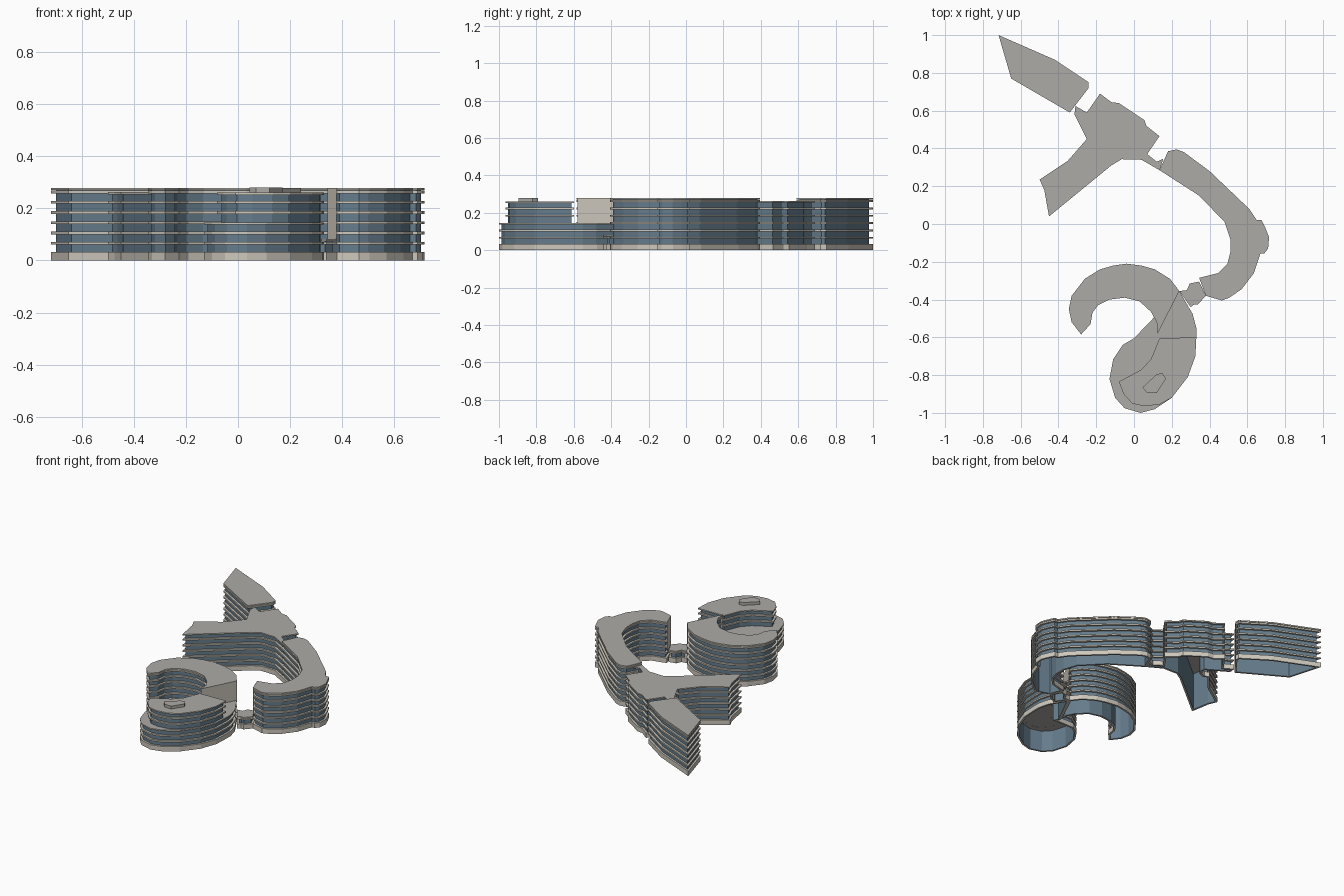
import bpy, bmesh
from mathutils import Vector

if "Cube" in bpy.data.objects:
    bpy.data.objects.remove(bpy.data.objects["Cube"])

OVERHANG = 0.013      # slab projection beyond the glass
BASE = 0.033          # plinth height
STOREY = 0.0393


def material(name, rgb):
    m = bpy.data.materials.new(name)
    m.diffuse_color = (*rgb, 1)
    m.use_nodes = True
    m.node_tree.nodes["Principled BSDF"].inputs["Base Color"].default_value = m.diffuse_color
    return m


GLASS = material("blue_glass", (0.13, 0.20, 0.26))
STONE = material("pale_slab", (0.62, 0.58, 0.51))
ROOF = material("grey_roof", (0.42, 0.41, 0.39))


def finish(bm, name, mat):
    me = bpy.data.meshes.new(name)
    bm.to_mesh(me)
    bm.free()
    ob = bpy.data.objects.new(name, me)
    me.materials.append(mat)
    bpy.context.collection.objects.link(ob)
    return ob


def ccw(pts):
    pts = [Vector(p) for p in pts]
    area = sum(a.x * b.y - b.x * a.y for a, b in zip(pts, pts[1:] + pts[:1]))
    return pts if area > 0 else pts[::-1]


def inset(pts, d):
    out = []
    for i, p in enumerate(pts):
        e1 = (p - pts[i - 1]).normalized()
        e2 = (pts[(i + 1) % len(pts)] - p).normalized()
        n1, n2 = Vector((-e1.y, e1.x)), Vector((-e2.y, e2.x))
        out.append(p + (n1 + n2) * d / max(1 + n1.dot(n2), 0.4))
    return out


def ring(bm, pts, z):
    return [bm.verts.new((p.x, p.y, z)) for p in pts]


def bridge(bm, a, b):
    n = len(a)
    for i in range(n):
        j = (i + 1) % n
        bm.faces.new((a[i], a[j], b[j], b[i]))


def building(name, outline, top, bottom=0.0):
    outer = ccw(outline)
    inner = inset(outer, OVERHANG)
    # glass skin, open underneath
    bm = bmesh.new()
    bridge(bm, ring(bm, inner, bottom), ring(bm, inner, top - 0.001))
    finish(bm, name + "_glass", GLASS)
    # projecting floor slabs, plinth and roof edge
    bands = [] if bottom else [(0, BASE)]
    z = BASE + STOREY - 0.006
    while z < top - 0.014:
        if z > bottom + 0.01:
            bands.append((z - 0.005, z + 0.005))
        z += STOREY
    bands.append((top - 0.008, top))
    bm = bmesh.new()
    for lo, hi in bands:
        loops = [ring(bm, p, h) for p, h in
                 ((inner, lo), (outer, lo), (outer, hi), (inner, hi))]
        for a, b in zip(loops, loops[1:]):
            bridge(bm, a, b)
    finish(bm, name + "_slabs", STONE)
    # flat roof
    bm = bmesh.new()
    bm.faces.new(ring(bm, outer, top + 0.0005))
    bmesh.ops.triangulate(bm, faces=bm.faces[:])
    finish(bm, name + "_roof", ROOF)


def blank_wall(name, a, b, lo, hi):
    a, b = Vector(a), Vector(b)
    e = (b - a).normalized()
    n = Vector((e.y, -e.x)) * 0.001
    bm = bmesh.new()
    bm.faces.new([bm.verts.new((p.x + n.x, p.y + n.y, z)) for p, z in
                  ((a, lo), (b, lo), (b, hi), (a, hi))])
    finish(bm, name, STONE)


# wedge-shaped wing at the back
building("wedge_wing", [(-.717, 1), (-.42, .87), (-.24, .75), (-.24, .72),
                        (-.34, .59), (-.65, .77)], 0.279)

# branching block with short links at both ends
building("branch_block", [
    (-.31, .625), (-.25, .59), (-.18, .69), (-.12, .645), (-.08, .64),
    (.055, .55), (.065, .52), (.135, .465), (.07, .37), (.12, .33),
    (.155, .345), (.135, .285), (.04, .34), (-.065, .343), (-.12, .31),
    (-.45, .04), (-.475, .18), (-.5, .235), (-.35, .335), (-.25, .45),
    (-.22, .435), (-.19, .445), (-.175, .475), (-.175, .495), (-.315, .58)], 0.262)

# long curved wing on the right
building("curved_wing", [
    (.135, .285), (.18, .385), (.225, .395), (.265, .38), (.40, .28),
    (.61, .08), (.65, .02), (.675, .02), (.695, -.02), (.715, -.07),
    (.71, -.13), (.69, -.155), (.67, -.155), (.635, -.26), (.57, -.345),
    (.505, -.39), (.465, -.405), (.38, -.38), (.345, -.285), (.445, -.26),
    (.495, -.21), (.51, -.15), (.51, -.08), (.48, .01), (.345, .15)], 0.279)
blank_wall("curved_wing_end_wall", (.345, -.285), (.38, -.38), 0.08, 0.279)

# low passage joining the curved wing and the hook
building("low_link", [(.345, -.305), (.295, -.315), (.28, -.35), (.24, -.355),
                      (.30, -.44), (.32, -.425), (.34, -.425), (.38, -.38)], 0.082)

# hook-shaped wing
building("hook_wing", [
    (.24, -.355), (.19, -.29), (.11, -.24), (.04, -.22), (-.04, -.21),
    (-.11, -.22), (-.18, -.24), (-.26, -.29), (-.33, -.38), (-.345, -.45),
    (-.33, -.52), (-.28, -.585), (-.23, -.53), (-.22, -.47), (-.19, -.43),
    (-.13, -.40), (-.05, -.39), (.03, -.41), (.09, -.465), (.12, -.52),
    (.125, -.58)], 0.279)
blank_wall("hook_wing_end_wall", (.125, -.58), (.24, -.355), 0.14, 0.279)

# round front block: low tier including the fan-shaped junction
east_side = [(.2, -.92), (.285, -.81), (.325, -.70), (.33, -.60)]
building("round_lower_tier", [
    (.135, -.605), (0, -.605), (-.06, -.64), (-.11, -.715), (-.13, -.82),
    (-.10, -.92), (-.05, -.975), (.035, -1), (.11, -.98)] + east_side +
    [(.33, -.55), (.31, -.475), (.295, -.45), (.24, -.355), (.125, -.58)], 0.146)

# round front block: upper tier
building("round_upper_tier", [
    (.135, -.605), (.09, -.715), (.04, -.77), (-.08, -.835), (-.055, -.9),
    (-.01, -.95), (.055, -.965), (.135, -.955)] + east_side, 0.260, bottom=0.146)

# rooftop plant box
plant = ccw([(.045, -.865), (.12, -.795), (.15, -.79), (.17, -.82),
             (.12, -.895), (.07, -.895)])
bm = bmesh.new()
low, high = ring(bm, plant, 0.260), ring(bm, plant, 0.280)
bridge(bm, low, high)
bm.faces.new(high)
finish(bm, "rooftop_plant_box", ROOF)
